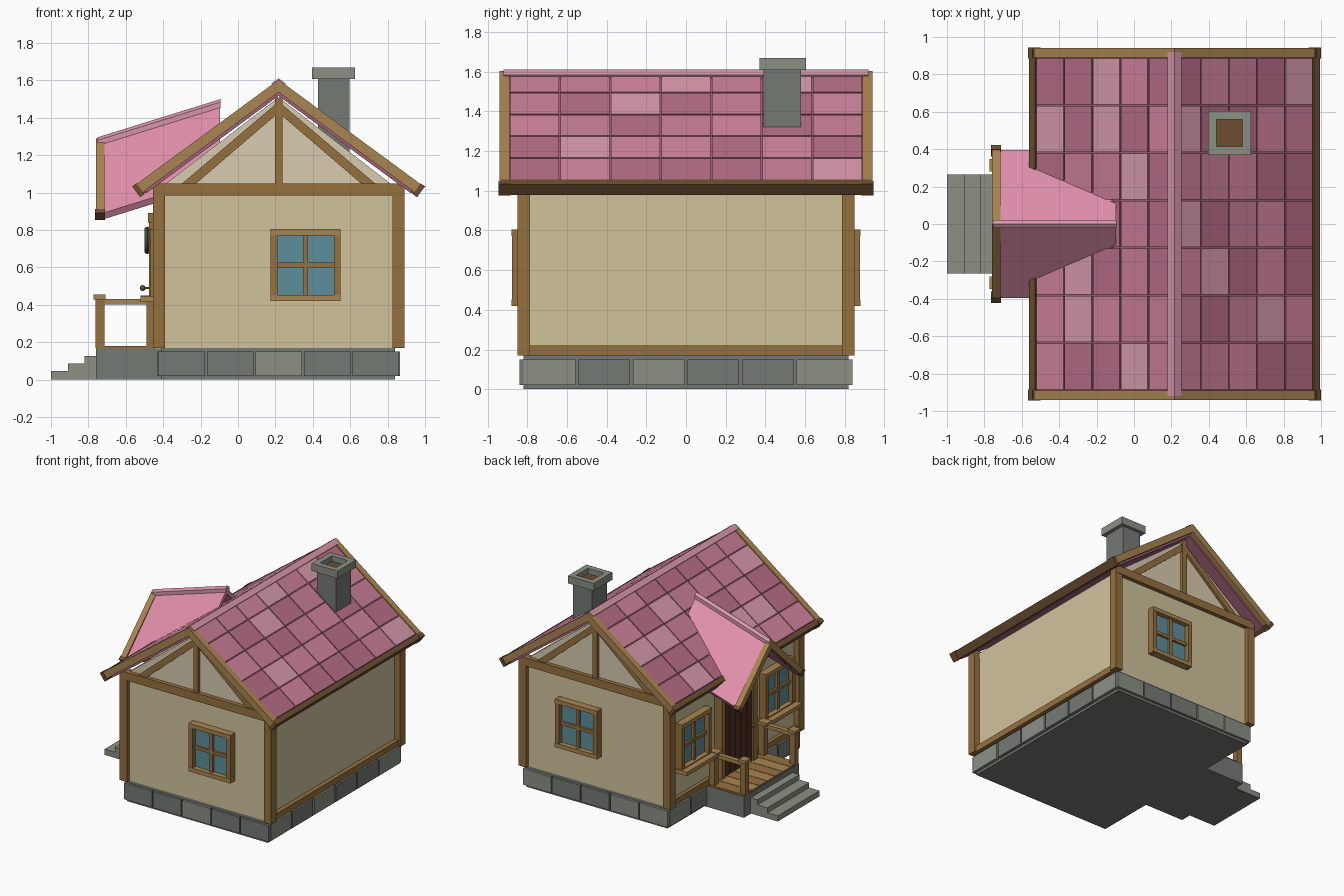
import bpy, bmesh, random
from math import hypot, radians
from mathutils import Matrix

if "Cube" in bpy.data.objects:
    bpy.data.objects.remove(bpy.data.objects["Cube"])
random.seed(4)


def mat(name, h):
    m = bpy.data.materials.new(name)
    c = [int(h[i:i + 2], 16) / 255 for i in (0, 2, 4)]
    m.diffuse_color = [((v + .055) / 1.055) ** 2.4 for v in c] + [1]
    m.use_nodes = True
    m.node_tree.nodes["Principled BSDF"].inputs["Base Color"].default_value = m.diffuse_color
    return m


WALL, GABLE = mat("plaster", "d0c39c"), mat("gable_plaster", "d8ccb0")
WOOD, LIGHT, DARK = mat("timber", "96713f"), mat("light_timber", "a98550"), mat("dark_timber", "6b4e30")
DOOR, GLASS, GREEN = mat("door_wood", "4f3322"), mat("glass", "5d8f9b"), mat("leaf", "3d4f3a")
STONE, STONE2 = mat("stone", "757a74"), mat("light_stone", "8b9083")
PINKS = [mat("tile_a", "cf829c"), mat("tile_b", "c67c95"), mat("tile_c", "b56c86"), mat("tile_d", "d698ab")]
PORCH, RIDGE, UNDER = mat("porch_pink", "e08fab"), mat("ridge_pink", "d695aa"), mat("roof_under", "a05f78")


def finish(name, bm, m):
    bmesh.ops.recalc_face_normals(bm, faces=bm.faces)
    me = bpy.data.meshes.new(name)
    bm.to_mesh(me)
    bm.free()
    me.materials.append(m)
    ob = bpy.data.objects.new(name, me)
    bpy.context.collection.objects.link(ob)
    return ob


def prism(name, pts, axis, a, b, m, shear=0):
    """Extrude a 2D profile (other horizontal axis, z) from a to b; shear lifts z along x."""
    bm = bmesh.new()
    rings = []
    for t in (a, b):
        ring = []
        for u, z in pts:
            x, y = (u, t) if axis == 'y' else (t, u)
            ring.append(bm.verts.new((x, y, z + shear * (x + .745))))
        rings.append(ring)
    bm.faces.new(rings[0])
    bm.faces.new(rings[1][::-1])
    n = len(pts)
    for i in range(n):
        j = (i + 1) % n
        bm.faces.new((rings[0][i], rings[0][j], rings[1][j], rings[1][i]))
    return finish(name, bm, m)


def box(name, x0, x1, y0, y1, z0, z1, m):
    return prism(name, [(x0, z0), (x1, z0), (x1, z1), (x0, z1)], 'y', y0, y1, m)


CX = .217
# foundation with protruding stones
box("foundation", -.41, .84, -.82, .82, 0, .17, STONE)
for i in range(5):
    x = -.43 + i * .259
    for s in (-1, 1):
        box("foundation_stone", x + .005, x + .254, s * .80, s * .84, .02, .15, random.choice((STONE, STONE2)))
for i in range(6):
    y = -.825 + i * .275
    for x0, x1 in ((.80, .865), (-.43, -.38)):
        box("foundation_stone", x0, x1, y + .007, y + .268, .02, .15, random.choice((STONE, STONE2)))

# walls and gables
box("walls", -.41, .84, -.82, .82, .17, 1.03, WALL)
prism("gable_wall", [(-.41, 1.03), (.84, 1.03), (CX, 1.51)], 'y', -.82, .82, GABLE)

# timber frame
for s in (-1, 1):
    for x in (-.455, .825):
        box("corner_post", x, x + .065, s * .785, s * .85, .17, .99, WOOD)
    box("gable_beam", -.455, .89, s * .79, s * .853, .985, 1.05, WOOD)
    box("king_post", CX - .02, CX + .02, s * .81, s * .845, 1.05, 1.51, WOOD)
    for k in (-1, 1):
        prism("gable_brace", [(CX + k * .515, 1.05), (CX + k * .44, 1.05), (CX + k * .02, 1.41), (CX + k * .02, 1.47)],
              'y', s * .81, s * .84, WOOD)
box("sill_beam_right", .82, .875, -.79, .79, .17, .22, WOOD)
box("sill_beam_left", -.44, -.39, -.79, .79, .17, .22, WOOD)

# main roof: bands measured along (s) and below (t) each slope
APEX, L = 1.604, hypot(.778, .572)
C, S = .778 / L, .572 / L


def band(name, side, s0, s1, t0, t1, y0, y1, m, plumb=False):
    pts = []
    for s, t in ((s0, t0), (s1, t0), (s1, t1), (s0, t1)):
        if plumb and s == s0:
            pts.append((CX, APEX - t / C))          # mitred at the ridge
        else:
            pts.append((CX + side * (s * C - t * S), APEX - s * S - t * C))
    return prism(name, pts, 'y', y0, y1, m)


for k in (-1, 1):
    band("roof_slab", k, 0, .93, .013, .07, -.90, .90, UNDER, True)
    band("eave_board", k, .925, L, 0, .065, -.935, .935, DARK)
    band("ridge_cap", k, 0, .043, -.006, .03, -.92, .92, RIDGE, True)
    for e in (-1, 1):
        band("barge_board", k, 0, L, 0, .054, e * .89, e * .94, LIGHT, True)
        band("barge_end", k, .94, L + .003, -.004, .068, e * .885, e * .944, DARK)
    rows = [.03, .178, .364, .55, .737, .923]
    for r in range(5):
        for c in range(7):
            y = -.89 + c * .2543
            band("roof_tile", k, rows[r] + .004, rows[r + 1] - .004, .004, .02, y + .004, y + .25,
                 random.choice(PINKS))

# chimney with open cap
box("chimney", .428, .595, .39, .58, 1.2, 1.62, STONE)
for x0, x1, y0, y1 in ((.395, .44, .37, .605), (.58, .625, .37, .605), (.44, .58, .37, .415), (.44, .58, .56, .605)):
    box("chimney_cap", x0, x1, y0, y1, 1.608, 1.668, STONE2)
box("chimney_flue", .44, .58, .415, .56, 1.61, 1.625, DARK)


# windows: u runs along the wall, n is distance outward
def window(axis, sign, c, n):
    def part(name, u0, u1, d0, d1, z0, z1, m):
        a, b = sorted((sign * (n + d0), sign * (n + d1)))
        if axis == 'y':
            box(name, c + u0, c + u1, a, b, z0, z1, m)
        else:
            box(name, a, b, c + u0, c + u1, z0, z1, m)
    part("window_glass", -.16, .16, -.01, .02, .44, .79, GLASS)
    for s in (-1, 1):
        part("window_jamb", *sorted((s * .152, s * .187)), 0, .058, .42, .805, WOOD)
    part("window_head", -.187, .187, 0, .06, .772, .805, LIGHT)
    part("window_sill", -.187, .187, 0, .06, .42, .453, LIGHT)
    part("window_mullion", -.013, .013, 0, .04, .45, .775, WOOD)
    part("window_bar", -.155, .155, 0, .038, .60, .626, WOOD)
    if axis == 'x':
        part("window_ledge", -.20, .20, 0, .11, .415, .445, LIGHT)


for s in (-1, 1):
    window('y', s, .362, .82)
    window('x', -1, s * .53, .41)

# door
for i in range(5):
    y = -.18 + i * .072
    box("door_plank", -.462, -.40, y + .003, y + .069, .18, .85, DOOR)
for s in (-1, 1):
    box("door_jamb", -.475, -.40, s * .18, s * .225, .17, .85, WOOD)
box("door_lintel", -.48, -.40, -.235, .235, .84, .89, WOOD)
bm = bmesh.new()
bmesh.ops.create_uvsphere(bm, u_segments=10, v_segments=6, radius=.016,
                          matrix=Matrix.Translation((-.51, -.13, .49)))
finish("door_knob", bm, DARK)
box("knob_stem", -.505, -.46, -.136, -.124, .484, .496, DARK)
bpy.ops.mesh.primitive_torus_add(major_radius=.058, minor_radius=.016, major_segments=14, minor_segments=6,
                                 location=(-.485, 0, .745), rotation=(0, radians(90), 0))
wreath = bpy.context.object
wreath.name = "door_wreath"
wreath.data.materials.append(GREEN)

# porch deck, steps and railings
box("porch_base", -.76, -.40, -.35, .35, 0, .168, STONE)
for i in range(7):
    y = -.345 + i * .0986
    box("porch_plank", -.755, -.44, y + .002, y + .096, .165, .18, LIGHT if i % 2 else WOOD)
for x0, x1, h in ((-1, -.905, .047), (-.908, -.82, .087), (-.82, -.755, .128)):
    box("step", x0, -.755, -.265, .265, max(0, h - .045), h, STONE2)
    box("step_riser", x0 + .01, -.755, -.26, .26, 0, h - .02, STONE)
for s in (-1, 1):
    box("rail_post", -.763, -.715, s * .29, s * .338, .17, .43, WOOD)
    box("rail_post_cap", -.772, -.708, s * .28, s * .347, .43, .455, LIGHT)
    box("wall_rail_post", -.49, -.44, s * .29, s * .338, .17, .43, WOOD)
    box("wall_post_cap", -.52, -.44, s * .28, s * .347, .425, .45, LIGHT)
    box("hand_rail", -.72, -.45, s * .295, s * .333, .402, .432, LIGHT)

# porch roof: gable whose ridge climbs towards the house
for k in (-1, 1):
    prism("porch_roof_slab", [(0, 1.275), (k * .395, .884), (k * .375, .85), (0, 1.232)], 'x', -.735, -.095, PORCH, .31)
    prism("porch_barge_board", [(0, 1.29), (k * .418, .89), (k * .385, .858), (0, 1.225)], 'x', -.76, -.715, LIGHT)
    prism("porch_barge_end", [(k * .398, .913), (k * .422, .89), (k * .387, .855), (k * .362, .878)], 'x',
          -.764, -.711, DARK)
prism("porch_ridge_cap", [(-.022, 1.25), (.022, 1.25), (.022, 1.282), (0, 1.298), (-.022, 1.282)], 'x',
      -.75, -.093, RIDGE, .31)
